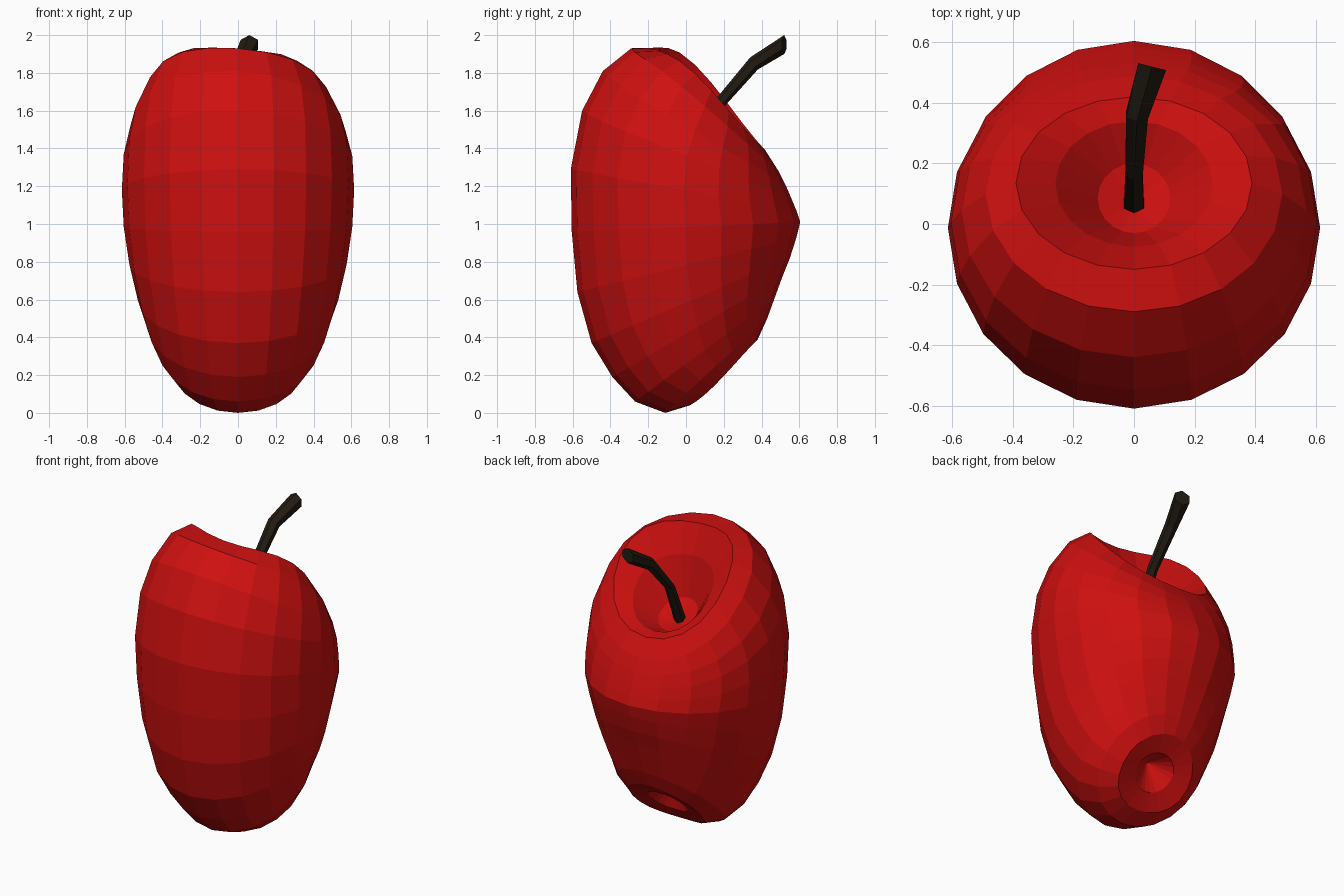
import bpy, bmesh, math
from mathutils import Vector

if "Cube" in bpy.data.objects:
    bpy.data.objects.remove(bpy.data.objects["Cube"])

SIDES = 20


def material(name, rgb):
    m = bpy.data.materials.new(name)
    m.diffuse_color = (*rgb, 1)
    m.use_nodes = True
    m.node_tree.nodes["Principled BSDF"].inputs["Base Color"].default_value = m.diffuse_color
    return m


def loft(name, rings, mat, start, end):
    """Skin a list of vertex rings and close both ends with a fan to a point."""
    bm = bmesh.new()
    loops = [[bm.verts.new(p) for p in ring] for ring in rings]
    n = len(loops[0])
    for a, b in zip(loops, loops[1:]):
        for i in range(n):
            j = (i + 1) % n
            bm.faces.new((a[i], a[j], b[j], b[i]))
    for loop, tip in ((loops[0], start), (loops[-1], end)):
        v = bm.verts.new(tip)
        for i in range(n):
            bm.faces.new((loop[i], loop[(i + 1) % n], v))
    bmesh.ops.recalc_face_normals(bm, faces=bm.faces)
    me = bpy.data.meshes.new(name)
    bm.to_mesh(me)
    bm.free()
    me.materials.append(mat)
    ob = bpy.data.objects.new(name, me)
    bpy.context.collection.objects.link(ob)
    return ob


def tilted_ring(fy, fz, by, bz, half_width, lift=0.0):
    """Ellipse between a front point and a back point, sides lifted toward the front."""
    pts = []
    for i in range(SIDES):
        a = 2 * math.pi * i / SIDES
        t = (1 - math.cos(a)) / 2
        s = math.sin(a)
        x = half_width * s
        z = fz + (bz - fz) * t + lift * s * s * (1 + 0.9 * math.cos(a))
        z -= 0.12 * max(0, z - 1.3) * x      # left shoulder a little higher
        pts.append((x, fy + (by - fy) * t, z))
    return pts


# Fruit body: rings fanning around the pinched back, from top hollow to lower hollow
body_rings = [
    (-0.03, 1.48, 0.20, 1.35, 0.12, 0.0),
    (-0.075, 1.74, 0.34, 1.40, 0.26, 0.03),
    (-0.15, 1.925, 0.42, 1.39, 0.39, 0.07),
    (-0.29, 1.93, 0.49, 1.28, 0.49, 0.04),
    (-0.44, 1.81, 0.53, 1.20, 0.57, 0.0),
    (-0.55, 1.60, 0.56, 1.13, 0.605, 0.0),
    (-0.61, 1.29, 0.585, 1.07, 0.615, 0.0),
    (-0.605, 0.96, 0.605, 1.01, 0.605, 0.0),
    (-0.575, 0.64, 0.585, 0.93, 0.575, 0.0),
    (-0.50, 0.37, 0.55, 0.82, 0.53, 0.0),
    (-0.39, 0.19, 0.51, 0.72, 0.48, 0.0),
    (-0.27, 0.06, 0.47, 0.61, 0.42, 0.0),
    (-0.11, 0.00, 0.43, 0.50, 0.35, 0.0),
    (0.02, 0.04, 0.38, 0.39, 0.25, -0.02),
    (0.10, 0.13, 0.28, 0.31, 0.13, 0.0),
]
red = material("red_skin", (0.62, 0.005, 0.005))
loft("fruit_body", [tilted_ring(*r) for r in body_rings], red,
     (0, 0.07, 1.36), (0, 0.12, 0.32))

# Stem: bent six-sided rod, thicker at the tip (centre, direction, radius)
stem_path = [
    ((0, 0.04, 1.32), (0, 0.40, 0.90), 0.035),
    ((0, 0.17, 1.63), (0, 0.55, 0.83), 0.03),
    ((0.01, 0.36, 1.85), (0.1, 0.80, 0.50), 0.038),
    ((0.06, 0.52, 1.95), (0.25, 1.0, 0.0), 0.05),
]
stem_rings = []
for centre, direction, r in stem_path:
    t = Vector(direction).normalized()
    u = (Vector((1, 0, 0)) - t * t.x).normalized()
    v = u.cross(t)
    stem_rings.append([Vector(centre) + r * (1.1 * math.cos(a) * u + math.sin(a) * v)
                       for a in (math.pi * (k / 3 + 1 / 6) for k in range(6))])
loft("stem", stem_rings, material("dark_bark", (0.016, 0.011, 0.006)),
     stem_path[0][0], stem_path[-1][0])
